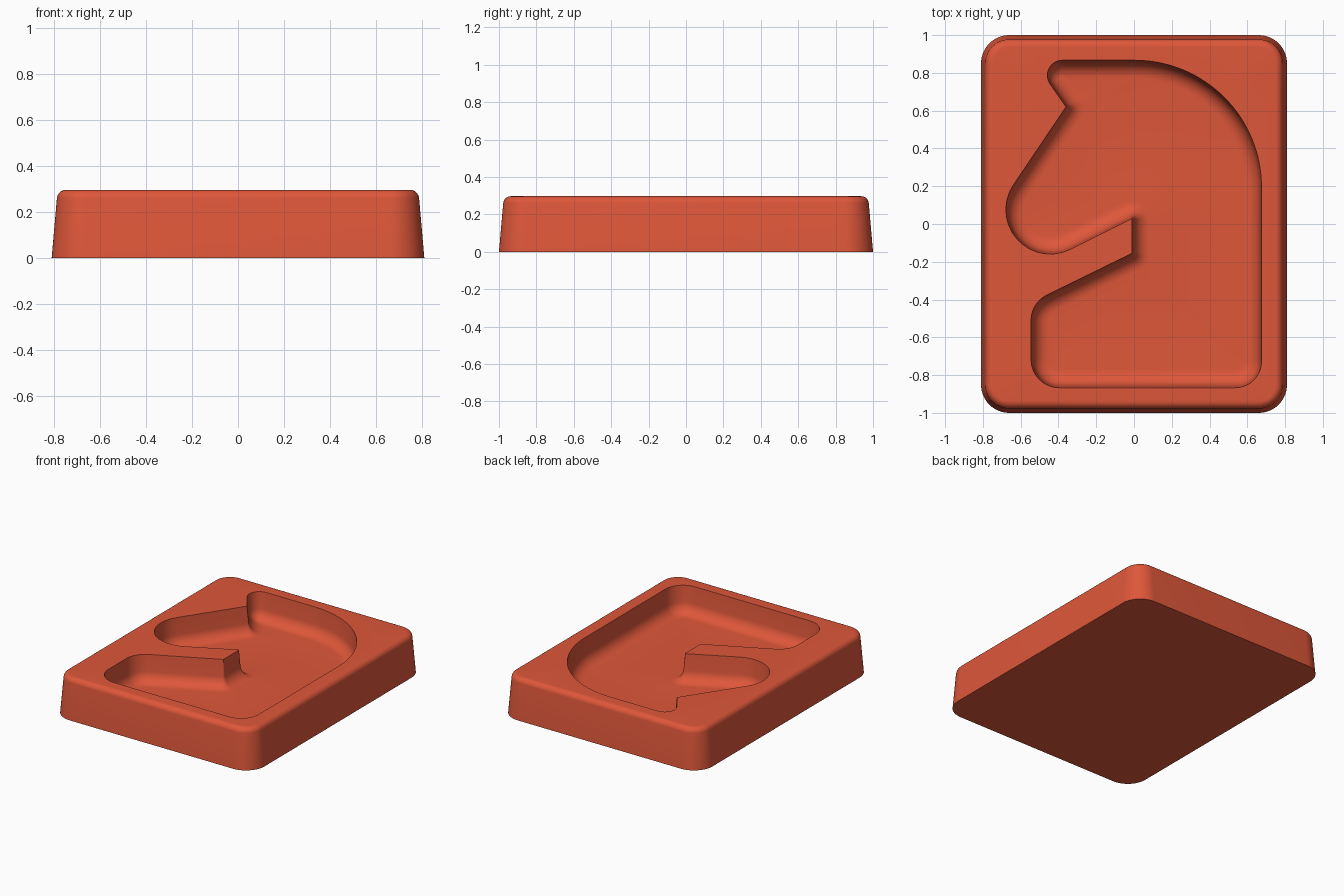
import bpy
import bmesh
import math
from mathutils import Vector, Matrix

if "Cube" in bpy.data.objects:
    bpy.data.objects.remove(bpy.data.objects["Cube"])

HEIGHT = 0.297
FLOOR = 0.10
DRAFT = math.radians(5)
RIM_ROUND = 0.04
FLOOR_ROUND = 0.085
STEPS = 8


def contour(corners, inset):
    """Counterclockwise polygon, moved inwards, with a rounded corner at each (x, y, radius)."""
    pts = [Vector(c[:2]) for c in corners]
    out = []
    for i, p in enumerate(pts):
        u = (p - pts[i - 1]).normalized()
        w = (pts[(i + 1) % len(pts)] - p).normalized()
        n, m = Vector((-u.y, u.x)), Vector((-w.y, w.x))
        v = p + (n + m) * inset / (1 + n.dot(m))
        turn = math.atan2(u.x * w.y - u.y * w.x, u.dot(w))
        side = math.copysign(1, turn)
        radius = max(corners[i][2] - side * inset, 0.003)
        centre = v - u * radius * math.tan(abs(turn) / 2) + n * radius * side
        segs = 32 if corners[i][2] > 0.5 else 14
        for k in range(segs + 1):
            out.append(centre + Matrix.Rotation(turn * k / segs, 2) @ (-n * side * radius))
    return out


def add_ring(bm, corners, inset, z):
    return [bm.verts.new((p.x, p.y, z)) for p in contour(corners, inset)]


def bridge(bm, rings):
    for a, b in zip(rings, rings[1:]):
        for i in range(len(a)):
            j = (i + 1) % len(a)
            bm.faces.new((a[i], a[j], b[j], b[i]))


def loop_edges(bm, ring):
    return [bm.edges.get((ring[i - 1], ring[i])) for i in range(len(ring))]


# Drafted block outline and horse-head outline
block = [(0.81, -1, 0.15), (0.81, 1, 0.15), (-0.81, 1, 0.15), (-0.81, -1, 0.15)]
horse = [
    (0.675, -0.867, 0.14), (0.675, 0.867, 0.672),      # back of neck and crown
    (-0.532, 0.867, 0.08), (-0.36, 0.62, 0.004),       # ear tip and brow
    (-1.139, -0.535, 0.235),                           # muzzle
    (-0.01, 0.03, 0.004), (-0.01, -0.155, 0.004),      # throat
    (-0.545, -0.417, 0.15), (-0.545, -0.867, 0.15),    # chest
]

bm = bmesh.new()
angles = [DRAFT + (math.pi / 2 - DRAFT) * k / STEPS for k in range(STEPS + 1)]

# Outer wall with a rounded top rim
z_mid = HEIGHT - RIM_ROUND
z_wall = z_mid + RIM_ROUND * math.sin(DRAFT)
d_mid = math.tan(DRAFT) * z_wall + RIM_ROUND * math.cos(DRAFT)
outer = [add_ring(bm, block, 0, 0)]
for a in angles:
    outer.append(add_ring(bm, block, d_mid - RIM_ROUND * math.cos(a), z_mid + RIM_ROUND * math.sin(a)))
bridge(bm, outer)
bm.faces.new(outer[0])

# Cavity wall curving into its floor
z_mid = FLOOR + FLOOR_ROUND
z_wall = z_mid - FLOOR_ROUND * math.sin(DRAFT)
d_mid = math.tan(DRAFT) * (HEIGHT - z_wall) + FLOOR_ROUND * math.cos(DRAFT)
inner = [add_ring(bm, horse, 0, HEIGHT)]
for a in angles:
    inner.append(add_ring(bm, horse, d_mid - FLOOR_ROUND * math.cos(a), z_mid - FLOOR_ROUND * math.sin(a)))
bridge(bm, inner)
bmesh.ops.triangle_fill(bm, use_beauty=True, edges=loop_edges(bm, inner[-1]))

# Flat top surrounding the cavity
bmesh.ops.triangle_fill(bm, use_beauty=True, edges=loop_edges(bm, outer[-1]) + loop_edges(bm, inner[0]))
bmesh.ops.recalc_face_normals(bm, faces=bm.faces)

mesh = bpy.data.meshes.new("horse_head_mould")
bm.to_mesh(mesh)
bm.free()
mould = bpy.data.objects.new("horse_head_mould", mesh)
bpy.context.collection.objects.link(mould)

# Single terracotta red
red = bpy.data.materials.new("terracotta_red")
red.use_nodes = True
colour = (0.73, 0.095, 0.042, 1)
red.diffuse_color = colour
red.node_tree.nodes["Principled BSDF"].inputs["Base Color"].default_value = colour
mesh.materials.append(red)

bpy.ops.object.select_all(action="DESELECT")
mould.select_set(True)
bpy.context.view_layer.objects.active = mould
bpy.ops.object.shade_smooth_by_angle(angle=math.radians(35))
